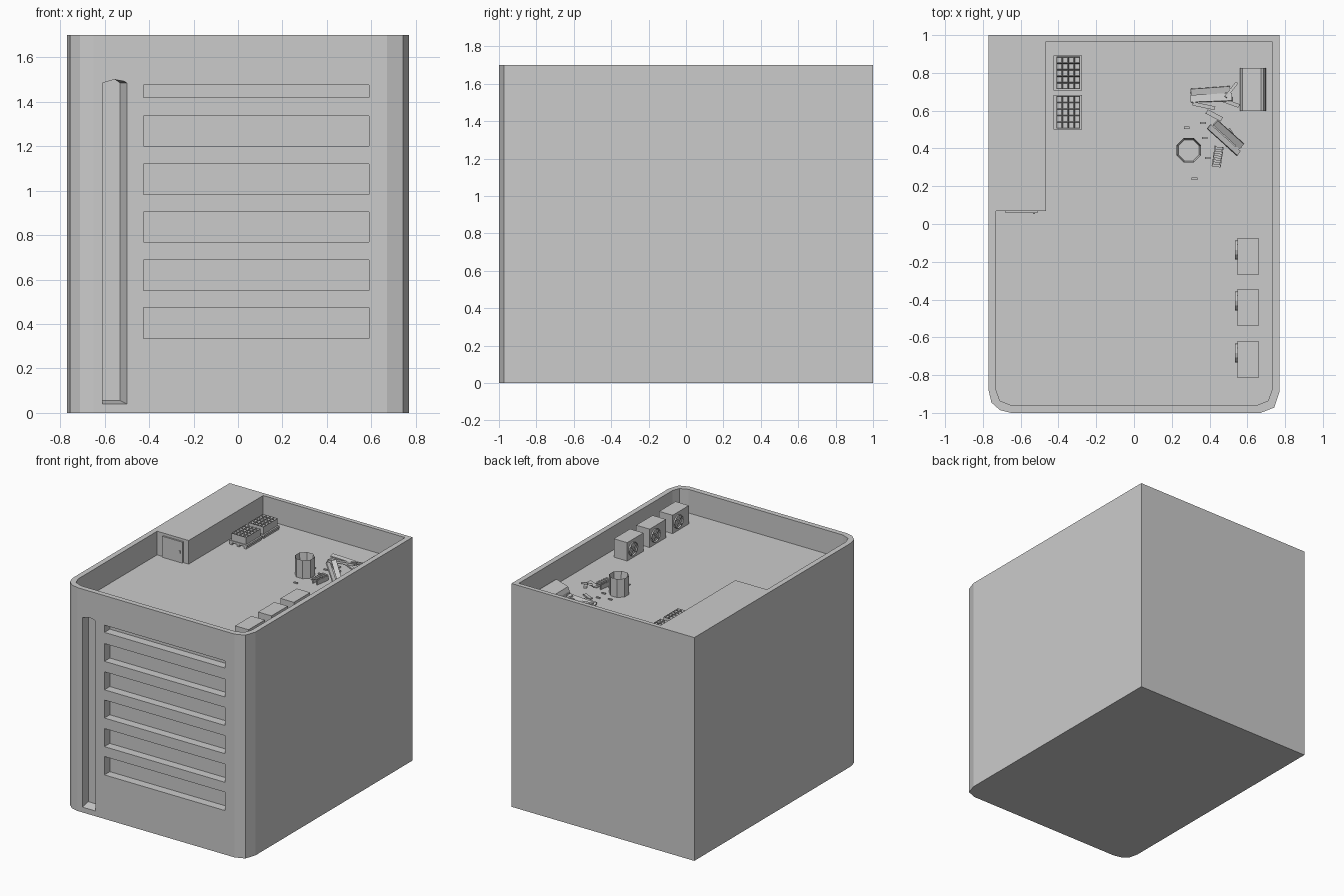
import bpy, bmesh, math
from mathutils import Matrix, Vector

if "Cube" in bpy.data.objects:
    bpy.data.objects.remove(bpy.data.objects["Cube"])

ROOF = 1.52
TOP = 1.70


def finish(bm, name):
    bmesh.ops.recalc_face_normals(bm, faces=bm.faces)
    me = bpy.data.meshes.new(name)
    bm.to_mesh(me)
    bm.free()
    ob = bpy.data.objects.new(name, me)
    bpy.context.collection.objects.link(ob)
    return ob


def loft(name, ring_a, ring_b):
    """Closed solid between two matching rings of 3D points."""
    bm = bmesh.new()
    a = [bm.verts.new(p) for p in ring_a]
    b = [bm.verts.new(p) for p in ring_b]
    bm.faces.new(a)
    bm.faces.new(b)
    n = len(a)
    for i in range(n):
        j = (i + 1) % n
        bm.faces.new((a[i], a[j], b[j], b[i]))
    return finish(bm, name)


def prism(name, outline, z0, z1):
    return loft(name, [(x, y, z0) for x, y in outline], [(x, y, z1) for x, y in outline])


def add_box(bm, lo, hi):
    lo, hi = Vector(lo), Vector(hi)
    m = Matrix.Translation((lo + hi) / 2) @ Matrix.Diagonal((*(hi - lo), 1))
    bmesh.ops.create_cube(bm, size=1, matrix=m)


def box(name, lo, hi):
    bm = bmesh.new()
    add_box(bm, lo, hi)
    return finish(bm, name)


def cut(target, cutter):
    mod = target.modifiers.new("cut", 'BOOLEAN')
    mod.operation = 'DIFFERENCE'
    mod.solver = 'EXACT'
    mod.object = cutter
    bpy.context.view_layer.objects.active = target
    bpy.ops.object.modifier_apply(modifier=mod.name)
    bpy.data.objects.remove(cutter)


# Main block with faceted front corners
building = prism("building", [
    (-0.77, 1), (-0.77, -0.88), (-0.755, -0.945), (-0.71, -0.985), (-0.65, -1),
    (0.67, -1), (0.742, -0.972), (0.77, -0.89), (0.77, 1)], 0, TOP)

# Sunken roof, leaving the parapet and the stair housing
cut(building, prism("roof_cutter", [
    (-0.73, 0.07), (-0.73, -0.88), (-0.71, -0.935), (-0.65, -0.96), (0.65, -0.96),
    (0.71, -0.935), (0.73, -0.88), (0.73, 0.967), (-0.465, 0.967), (-0.465, 0.07)],
    ROOF, TOP + 0.1))

# Window bands
for z0, z1 in [(0.335, 0.475), (0.55, 0.688), (0.768, 0.905),
               (0.983, 1.12), (1.2, 1.335), (1.42, 1.475)]:
    cut(building, box("window_cutter", (-0.425, -1.1, z0), (0.59, -0.935, z1)))

# Tall slot with splayed right side, sloping sill and peaked head
def slot_ring(y, right, bottom):
    return [(-0.61, y, bottom), (right, y, bottom), (right, y, 1.485),
            (-0.555, y, 1.5), (-0.61, y, 1.485)]

cut(building, loft("slot_cutter", slot_ring(-1.07, -0.47, 0.025), slot_ring(-0.93, -0.53, 0.055)))

# Roof door with handle
box("stair_door", (-0.68, 0.058, ROOF), (-0.51, 0.072, 1.68))
box("door_handle", (-0.535, 0.052, 1.59), (-0.525, 0.06, 1.61))

# Air conditioning units with round fan grilles facing -x
for yc in (-0.172, -0.442, -0.718):
    bm = bmesh.new()
    add_box(bm, (0.547, yc - 0.098, ROOF), (0.66, yc + 0.098, 1.66))
    finish(bm, "air_conditioner")
    bm = bmesh.new()
    fy, fz = yc + 0.035, 1.59
    m = Matrix.Translation((0.542, fy, fz)) @ Matrix.Rotation(math.pi / 2, 4, 'Y')
    bmesh.ops.create_cone(bm, cap_ends=True, segments=12, radius1=0.05, radius2=0.05,
                          depth=0.012, matrix=m)
    caps = [f for f in bm.faces if len(f.verts) == 12 and f.calc_center_median().x < 0.54]
    bmesh.ops.inset_region(bm, faces=caps, thickness=0.006)
    bmesh.ops.translate(bm, verts=caps[0].verts, vec=(0.008, 0, 0))
    for k in range(2):
        g = (Matrix.Translation((0.539, fy, fz))
             @ Matrix.Rotation(math.pi / 4 + k * math.pi / 2, 4, 'X')
             @ Matrix.Diagonal((0.005, 0.092, 0.01, 1)))
        bmesh.ops.create_cube(bm, size=1, matrix=g)
    finish(bm, "fan_grille")

# Cell trays on pallets
for yc in (0.8, 0.592):
    bm = bmesh.new()
    add_box(bm, (-0.426, yc - 0.092, 1.535), (-0.274, yc + 0.092, 1.55))
    for x in (-0.42, -0.36, -0.3):
        add_box(bm, (x, yc - 0.092, ROOF), (x + 0.02, yc + 0.092, 1.535))
    finish(bm, "pallet")
    bm = bmesh.new()
    bmesh.ops.create_grid(bm, x_segments=4, y_segments=5, size=0.5,
                          matrix=Matrix.Translation((-0.348, yc, 1.605))
                          @ Matrix.Diagonal((0.124, 0.172, 1, 1)))
    cells = list(bm.faces)
    rim = [e for e in bm.edges if e.is_boundary]
    skirt = bmesh.ops.extrude_edge_only(bm, edges=rim)["geom"]
    for v in skirt:
        if isinstance(v, bmesh.types.BMVert):
            v.co.z = 1.55
    bmesh.ops.inset_individual(bm, faces=cells, thickness=0.005)
    for f in cells:
        for v in f.verts:
            v.co.z -= 0.02
    finish(bm, "cell_tray")

# Open eight-sided barrel
bm = bmesh.new()
bmesh.ops.create_cone(bm, cap_ends=True, segments=8, radius1=0.07, radius2=0.07, depth=0.14,
                      matrix=Matrix.Translation((0.29, 0.39, ROOF + 0.07))
                      @ Matrix.Rotation(math.pi / 8, 4, 'Z'))
lid = max(bm.faces, key=lambda f: f.calc_center_median().z)
bmesh.ops.inset_region(bm, faces=[lid], thickness=0.01)
bmesh.ops.translate(bm, verts=lid.verts, vec=(0, 0, -0.08))
finish(bm, "barrel")

# Slumped cover against the parapet
cover = [(0.56, ROOF), (0.562, 1.545), (0.575, 1.575), (0.672, 1.605),
         (0.685, 1.6), (0.695, 1.57), (0.7, ROOF)]
loft("slumped_cover", [(x, 0.597, z) for x, z in cover], [(x, 0.825, z) for x, z in cover])

# Loose planks: x, y, z, length, width, thickness, heading, tilt, roll
planks = [
    (0.405, 0.705, 1.545, 0.21, 0.035, 0.012, 4, 4, 8),
    (0.41, 0.668, 1.54, 0.22, 0.04, 0.014, 2, -5, -10),
    (0.50, 0.475, 1.57, 0.20, 0.035, 0.015, -42, 22, 12),
    (0.475, 0.445, 1.56, 0.22, 0.03, 0.012, -42, 16, -20),
    (0.53, 0.45, 1.54, 0.12, 0.025, 0.01, -58, 8, 0),
    (0.515, 0.71, 1.545, 0.10, 0.015, 0.012, 52, 14, 0),
    (0.50, 0.645, 1.535, 0.12, 0.02, 0.012, -20, 6, 0),
    (0.37, 0.625, 1.53, 0.12, 0.02, 0.01, -12, 3, 0),
    (0.425, 0.575, 1.53, 0.09, 0.025, 0.01, -28, 3, 0)]
for x, y, z, ln, w, t, head, tilt, roll in planks:
    bm = bmesh.new()
    R = [Matrix.Rotation(math.radians(a), 4, ax) for a, ax in ((head, 'Z'), (tilt, 'Y'), (roll, 'X'))]
    bmesh.ops.create_cube(bm, size=1, matrix=Matrix.Translation((x, y, z)) @ R[0] @ R[1] @ R[2]
                          @ Matrix.Diagonal((ln, w, t, 1)))
    low = min(v.co.z for v in bm.verts)
    bmesh.ops.translate(bm, verts=bm.verts, vec=(0, 0, max(0, ROOF - low)))
    finish(bm, "loose_plank")

# Small slatted crate beside the barrel
bm = bmesh.new()
for i in range(5):
    add_box(bm, (-0.022, -0.055 + i * 0.023, 0.035), (0.022, -0.041 + i * 0.023, 0.045))
for x in (-0.024, 0.016):
    add_box(bm, (x, -0.055, 0), (x + 0.008, 0.055, 0.035))
bm.transform(Matrix.Translation((0.443, 0.357, ROOF)) @ Matrix.Rotation(-0.15, 4, 'Z'))
finish(bm, "slatted_crate")

# Bits of debris
for x, y in [(0.28, 0.51), (0.32, 0.24), (0.365, 0.535), (0.375, 0.455), (0.39, 0.35)]:
    box("debris", (x - 0.015, y - 0.006, ROOF), (x + 0.015, y + 0.006, ROOF + 0.008))
